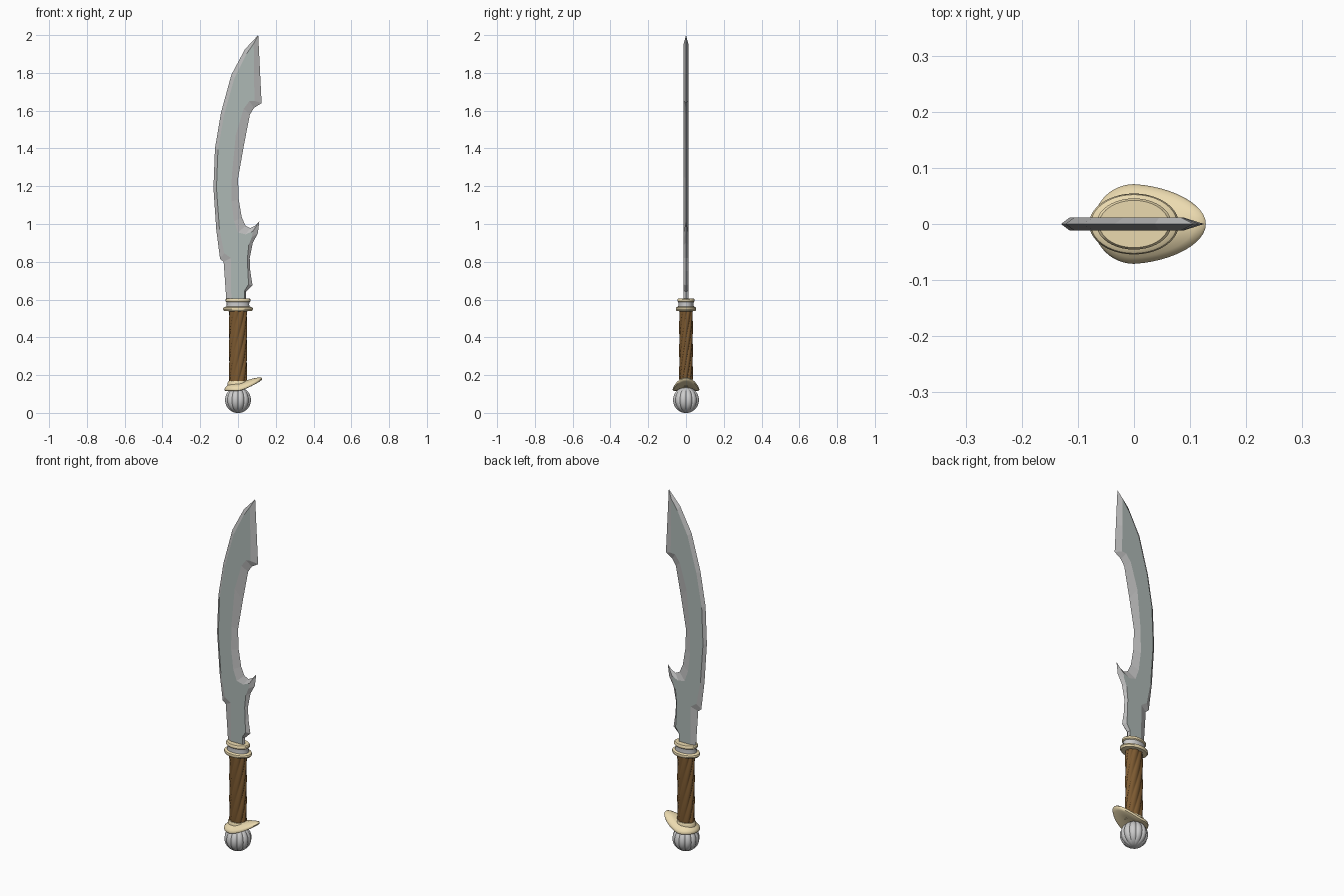
import bpy, bmesh
from math import sin, cos, pi, radians

if "Cube" in bpy.data.objects:
    bpy.data.objects.remove(bpy.data.objects["Cube"])


def material(name, rgb):
    m = bpy.data.materials.new(name)
    m.diffuse_color = (*rgb, 1)
    m.use_nodes = True
    m.node_tree.nodes["Principled BSDF"].inputs["Base Color"].default_value = m.diffuse_color
    return m


BONE = material("bone", (0.83, 0.70, 0.43))
LEATHER = material("leather", (0.20, 0.10, 0.03))
STEEL = material("steel", (0.42, 0.48, 0.46))
EDGE = material("edge", (0.50, 0.50, 0.50))


def finish(name, bm, mats=(), smooth=None):
    bmesh.ops.recalc_face_normals(bm, faces=bm.faces)
    me = bpy.data.meshes.new(name)
    bm.to_mesh(me)
    bm.free()
    ob = bpy.data.objects.new(name, me)
    bpy.context.collection.objects.link(ob)
    for m in mats:
        me.materials.append(m)
    if smooth:
        bpy.ops.object.select_all(action='DESELECT')
        ob.select_set(True)
        bpy.context.view_layer.objects.active = ob
        bpy.ops.object.shade_smooth_by_angle(angle=radians(smooth))
    return ob


def loft(name, rings, mats=(), smooth=40):
    """Skin a stack of closed rings and cap both ends."""
    bm = bmesh.new()
    vs = [[bm.verts.new(p) for p in r] for r in rings]
    n = len(vs[0])
    for a, b in zip(vs, vs[1:]):
        for i in range(n):
            j = (i + 1) % n
            bm.faces.new((a[i], a[j], b[j], b[i]))
    bm.faces.new(vs[0][::-1])
    bm.faces.new(vs[-1])
    return finish(name, bm, mats, smooth)


def lathe(name, profile, mats=(), squash=1.0, n=40):
    return loft(name, [[(r * cos(2 * pi * i / n), r * squash * sin(2 * pi * i / n), z)
                        for i in range(n)] for r, z in profile], mats)


# Blade: cutting edge x, z followed by bevel line x, z
PROFILE = [
    (.107, 2.0, .083, 1.955), (.117, 1.80, .085, 1.80), (.125, 1.64, .087, 1.652),
    (.085, 1.615, .06, 1.65), (.063, 1.58, .03, 1.61), (.03, 1.41, -.012, 1.47),
    (.0, 1.24, -.033, 1.25), (.004, 1.13, -.034, 1.12), (.02, 1.035, -.021, 1.015),
    (.04, .99, .0, .955), (.065, .978, .04, .945), (.09, .99, .068, .957),
    (.113, 1.015, .078, .96), (.105, .95, .073, .93), (.078, .90, .057, .89),
    (.062, .82, .05, .82), (.065, .75, .052, .75), (.077, .675, .056, .68),
    (.042, .64, .035, .648), (.042, .57, .035, .57), (-.06, .57, -.035, .57),
    (-.076, .80, -.038, .82), (-.095, .815, -.073, .845), (-.115, .97, -.098, .97),
    (-.13, 1.19, -.114, 1.19), (-.122, 1.40, -.106, 1.395), (-.09, 1.59, -.073, 1.58),
    (-.035, 1.79, -.018, 1.775), (.037, 1.925, .045, 1.90)]
bm = bmesh.new()
rim = [bm.verts.new((p[0], 0, p[1])) for p in PROFILE]
for y in (-.012, .012):
    flat = [bm.verts.new((p[2], y, p[3])) for p in PROFILE]
    bm.faces.new(flat)
    for i in range(len(rim)):
        j = (i + 1) % len(rim)
        bm.faces.new((rim[i], rim[j], flat[j], flat[i])).material_index = 1
bmesh.ops.recalc_face_normals(bm, faces=bm.faces)
bmesh.ops.triangulate(bm, faces=[f for f in bm.faces if len(f.verts) > 4])
finish("blade", bm, (STEEL, EDGE))

# Collar between blade and grip
lathe("collar_lower_ring", [(.05, .538), (.074, .54), (.08, .549), (.077, .557), (.066, .562)],
      (BONE,), .68)
lathe("collar_band", [(.062, .555), (.059, .575), (.062, .595)], (), .68)
lathe("collar_upper_ring", [(.060, .586), (.067, .591), (.067, .601), (.062, .606), (.05, .606)],
      (BONE,), .68)

# Grip: twisted strands with an oval section
N, STRANDS = 96, 8
rings = []
for k in range(41):
    z = .15 + .40 * k / 40
    twist = 2.6 * k / 40
    ring = []
    for i in range(N):
        a = 2 * pi * i / N
        r = .85 + .16 * abs(sin(STRANDS * (a - twist) / 2)) ** .7
        ring.append((.048 * r * cos(a), .036 * r * sin(a), z))
    rings.append(ring)
loft("grip", rings, (LEATHER,), 50)

# Hand guard: oval plate with a lip curling up on the +x side
rings = []
for s, z in ((.55, .122), (.88, .116), (.98, .118), (1, .125), (.96, .133),
             (.85, .141), (.7, .149), (.6, .153)):
    ring = []
    for i in range(48):
        a = 2 * pi * i / 48
        c = cos(a)
        x = s * c * (.128 if c > 0 else .072)
        y = s * sin(a) * .071 * (1 - .1 * max(c, 0))
        ring.append((x, y, z + .058 * (max(x, 0) / .128) ** 1.4))
    rings.append(ring)
loft("hand_guard", rings, (BONE,), 50)
lathe("guard_ring", [(.055, .14), (.055, .160), (.050, .168), (.04, .168)], (BONE,), .8)

# Pommel: fluted ball
LOBES = 12
rings = []
for k in range(1, 24):
    t = pi * k / 24
    ring = []
    for i in range(96):
        a = 2 * pi * i / 96
        r = .07 * sin(t) * (.91 + .09 * abs(sin(LOBES * a / 2)) ** .7)
        ring.append((r * cos(a), r * sin(a), .068 - .0686 * cos(t)))
    rings.append(ring)
loft("pommel", rings, (), 50)
